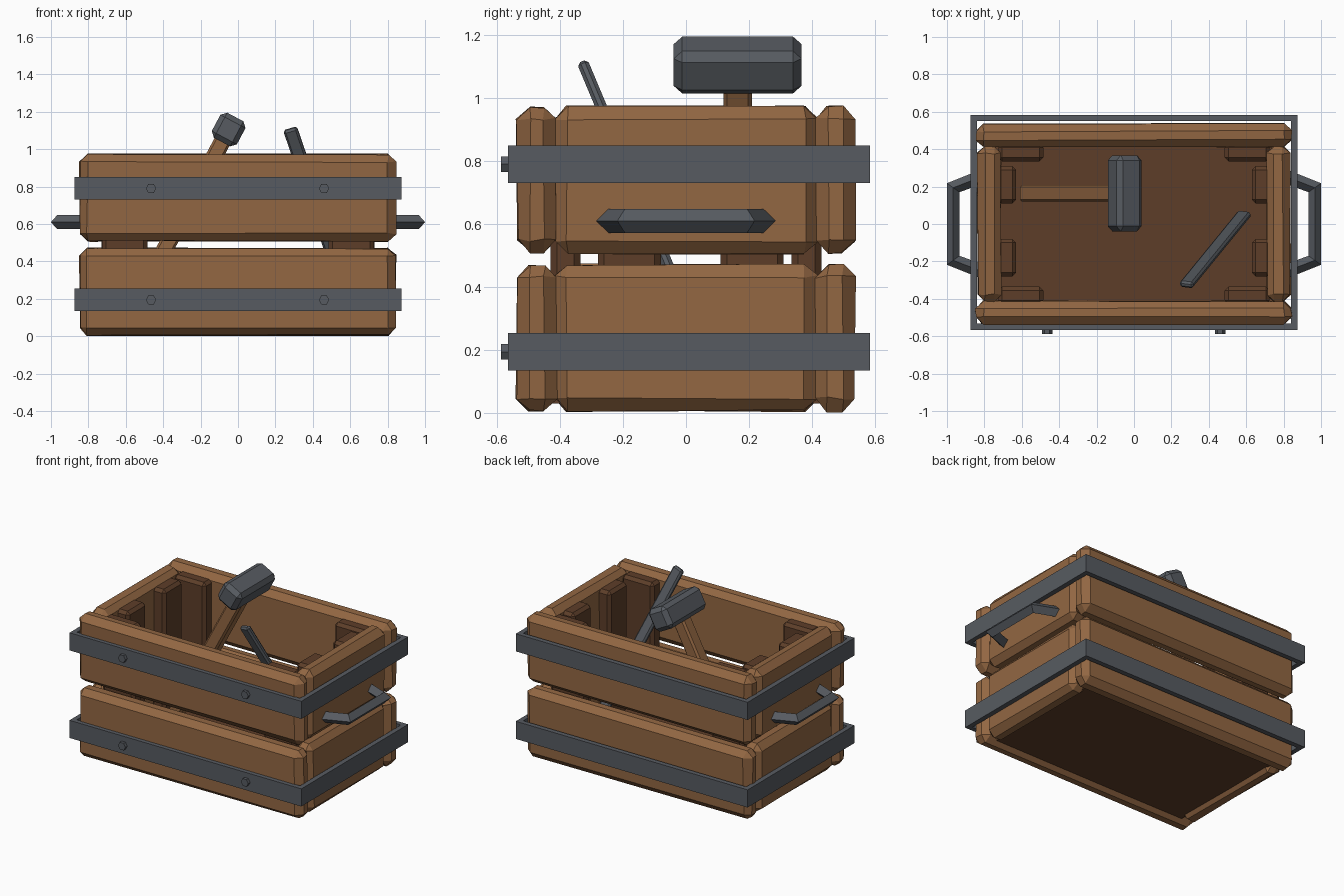
import bpy, bmesh, math, random
from mathutils import Vector, Matrix

if "Cube" in bpy.data.objects:
    bpy.data.objects.remove(bpy.data.objects["Cube"])

random.seed(4)


def material(name, rgb):
    m = bpy.data.materials.new(name)
    m.diffuse_color = (*rgb, 1)
    m.use_nodes = True
    m.node_tree.nodes["Principled BSDF"].inputs["Base Color"].default_value = m.diffuse_color
    return m


WOOD = material("wood", (0.29, 0.135, 0.055))
DARK = material("dark_wood", (0.11, 0.048, 0.022))
METAL = material("metal", (0.095, 0.105, 0.12))


def finish(name, bm, mat, matrix=None):
    bmesh.ops.recalc_face_normals(bm, faces=bm.faces)
    me = bpy.data.meshes.new(name)
    bm.to_mesh(me)
    bm.free()
    me.materials.append(mat)
    ob = bpy.data.objects.new(name, me)
    if matrix is not None:
        ob.matrix_world = matrix
    bpy.context.collection.objects.link(ob)
    return ob


def box(name, lo, hi, mat, bevel=0.0, jitter=0.0, matrix=None):
    """Chamfered box between two corners, optionally a little uneven."""
    lo, hi = Vector(lo), Vector(hi)
    bm = bmesh.new()
    bmesh.ops.create_cube(bm, size=1)
    for v in bm.verts:
        v.co = (lo + hi) / 2 + v.co * (hi - lo)
    if bevel:
        bmesh.ops.bevel(bm, geom=bm.edges[:], offset=bevel, segments=1,
                        profile=0.5, affect='EDGES')
    for v in bm.verts:
        v.co += Vector([random.uniform(-jitter, jitter) for _ in range(3)])
    return finish(name, bm, mat, matrix)


def bar_matrix(top, bottom, side):
    """Frame at top with local z along the bar and local y near 'side'."""
    top = Vector(top)
    z = (top - Vector(bottom)).normalized()
    x = Vector(side).cross(z).normalized()
    y = z.cross(x)
    return Matrix.Translation(top) @ Matrix((x, y, z)).transposed().to_4x4()


# Wall boards, two courses
for level, (z0, z1) in {"lower": (0.006, 0.472), "upper": (0.508, 0.972)}.items():
    for s, side in ((-1, "front"), (1, "back")):
        y0, y1 = sorted((s * 0.41, s * 0.537))
        box(f"{side}_board_{level}", (-0.846, y0, z0), (0.842, y1, z1), WOOD, 0.04, 0.005)
    for s, side in ((-1, "left"), (1, "right")):
        x0, x1 = sorted((s * 0.712, s * 0.835))
        box(f"{side}_board_{level}", (x0, -0.415, z0), (x1, 0.415, z1), WOOD, 0.038, 0.005)

# Floor
box("floor", (-0.74, -0.43, 0.03), (0.74, 0.43, 0.08), DARK)

# Inner battens
for sx in (-1, 1):
    for sy in (-1, 1):
        x0, x1 = sorted((sx * 0.485, sx * 0.725))
        y0, y1 = sorted((sy * 0.335, sy * 0.43))
        box("corner_batten", (x0, y0, 0.06), (x1, y1, 0.94), DARK, 0.02)
    for yc in (-0.18, 0.21):
        x0, x1 = sorted((sx * 0.63, sx * 0.73))
        box("side_batten", (x0, yc - 0.1, 0.06), (x1, yc + 0.1, 0.94), DARK, 0.02)


# Metal bands as rectangular rings
def band(name, z0, z1):
    bm = bmesh.new()
    rings = []
    for inset, z in ((0, z0), (0, z1), (0.033, z1), (0.033, z0)):
        x, y = 0.873 - inset, 0.575 - inset
        rings.append([bm.verts.new((sx * x, sy * y + 0.009, z))
                      for sx, sy in ((-1, -1), (1, -1), (1, 1), (-1, 1))])
    for i in range(4):
        a, b = rings[i], rings[(i + 1) % 4]
        for j in range(4):
            k = (j + 1) % 4
            bm.faces.new((a[j], a[k], b[k], b[j]))
    finish(name, bm, METAL)


for level, z in (("lower", 0.194), ("upper", 0.79)):
    band(f"band_{level}", z - 0.06, z + 0.06)
    # Hexagonal bolt heads
    for x in (-0.465, 0.46):
        bm = bmesh.new()
        bmesh.ops.create_cone(bm, cap_ends=True, segments=6, radius1=0.028,
                              radius2=0.028, depth=0.05)
        m = (Matrix.Translation((x, -0.562, z)) @ Matrix.Rotation(math.pi / 2, 4, 'X')
             @ Matrix.Rotation(math.pi / 6, 4, 'Z'))
        finish(f"bolt_{level}", bm, METAL, m)

# Side handles: diamond section swept along a bent path (outer and inner edge)
for s, side in ((-1, "left"), (1, "right")):
    outer = [(0.82, 0.29), (1.0, 0.218), (1.0, -0.218), (0.82, -0.29)]
    inner = [(0.82, 0.212), (0.933, 0.17), (0.933, -0.17), (0.82, -0.212)]
    bm = bmesh.new()
    sections = []
    for (ox, oy), (ix, iy) in zip(outer, inner):
        mx, my = (ox + ix) / 2, (oy + iy) / 2
        sections.append([bm.verts.new((s * x, y, z)) for x, y, z in (
            (ox, oy, 0.61), (mx, my, 0.648), (ix, iy, 0.61), (mx, my, 0.572))])
    for a, b in zip(sections, sections[1:]):
        for j in range(4):
            k = (j + 1) % 4
            bm.faces.new((a[j], a[k], b[k], b[j]))
    bm.faces.new(sections[0])
    bm.faces.new(sections[-1])
    finish(f"{side}_handle", bm, METAL)

# Hammer leaning to the left
head, foot = Vector((-0.05, 0.164, 1.105)), Vector((-0.575, 0.164, 0.12))
hm = bar_matrix(head, foot, (0, 1, 0))
box("hammer_head", (-0.076, -0.203, -0.076), (0.076, 0.203, 0.076), METAL, 0.027, matrix=hm)
box("hammer_handle", (-0.045, -0.045, -(head - foot).length), (0.045, 0.045, 0.03),
    WOOD, 0.012, matrix=hm)

# Flat pry bar leaning to the back right
top, foot = Vector((0.28, -0.325, 1.105)), Vector((0.59, 0.055, 0.2))
bm_ = bar_matrix(top, foot, (1, 0, 0))
box("pry_bar", (-0.018, -0.038, -(top - foot).length), (0.018, 0.038, 0.005),
    METAL, 0.011, matrix=bm_)
